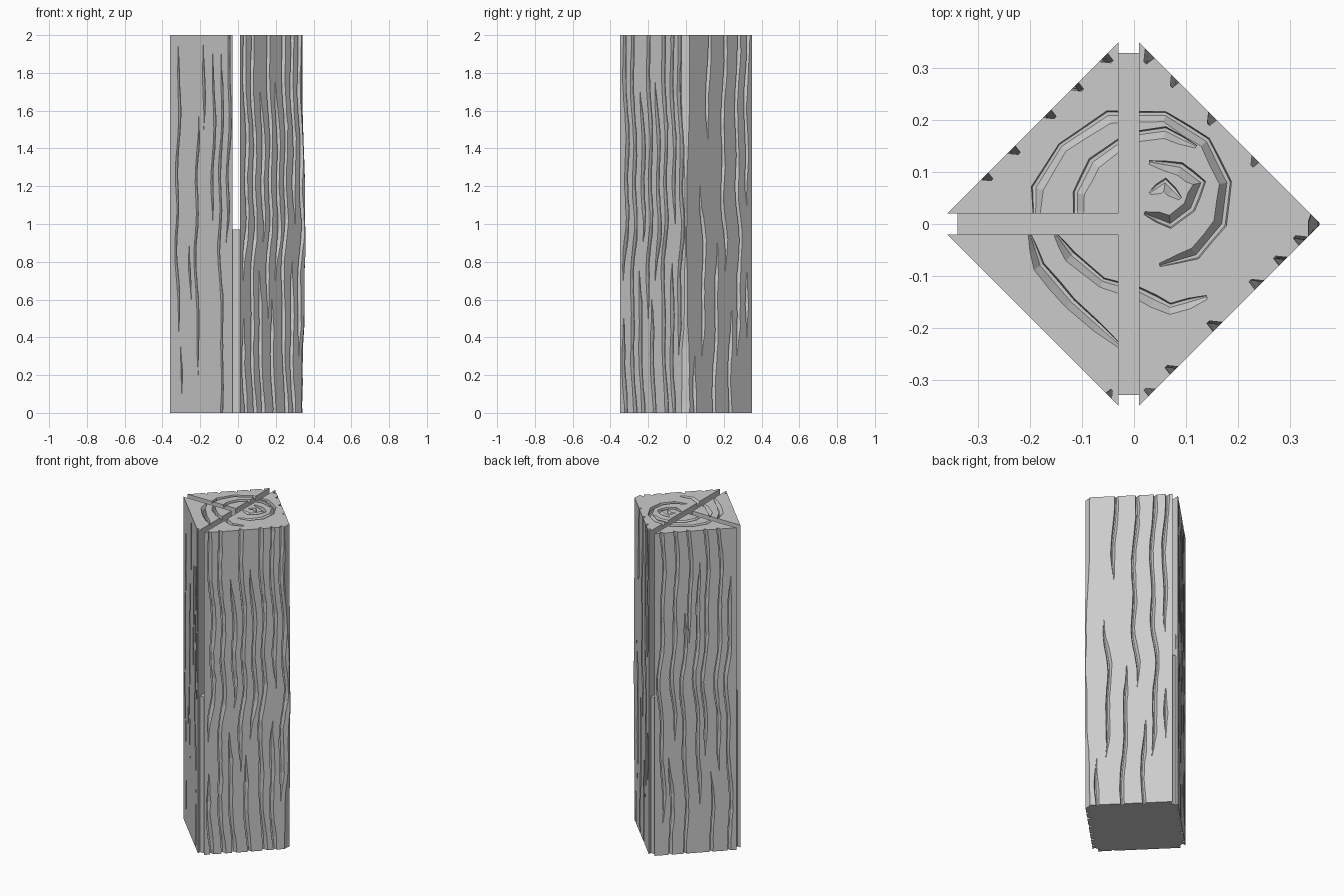
import bpy, bmesh, math, random
from mathutils import Vector

cube = bpy.data.objects.get("Cube")
if cube:
    bpy.data.objects.remove(cube, do_unlink=True)
random.seed(4)

wood = bpy.data.materials.new("grey_wood")
wood.use_nodes = True
colour = (0.6, 0.6, 0.6, 1)
wood.diffuse_color = colour
wood.node_tree.nodes["Principled BSDF"].inputs["Base Color"].default_value = colour

HEIGHT = 2.0
UP = Vector((0, 0, 1))


def finish(name, bm):
    bmesh.ops.recalc_face_normals(bm, faces=bm.faces)
    mesh = bpy.data.meshes.new(name)
    bm.to_mesh(mesh)
    bm.free()
    mesh.materials.append(wood)
    obj = bpy.data.objects.new(name, mesh)
    bpy.context.collection.objects.link(obj)
    return obj


def prism(bm, outline, top):
    """Upright solid over a flat outline."""
    low = [bm.verts.new((x, y, 0)) for x, y in outline]
    high = [bm.verts.new((x, y, top)) for x, y in outline]
    bm.faces.new(low)
    bm.faces.new(high)
    for i in range(len(low)):
        j = (i + 1) % len(low)
        bm.faces.new((low[i], low[j], high[j], high[i]))


def groove(bm, points, normal, width, depth, sizes):
    """Cutter with one steep and one soft wall, swept along a path."""
    rings = []
    for i, p in enumerate(points):
        along = (points[min(i + 1, len(points) - 1)] - points[max(i - 1, 0)]).normalized()
        side = along.cross(normal)
        w, d = width * sizes[i], depth * sizes[i]
        profile = ((-w, .01), (-w * .6, -d), (w * .1, -d), (w * 1.7, 0), (w * 1.7, .01))
        rings.append([bm.verts.new(p + side * s + normal * n) for s, n in profile])
    for a, b in zip(rings, rings[1:]):
        for i in range(len(a)):
            j = (i + 1) % len(a)
            bm.faces.new((a[i], a[j], b[j], b[i]))
    bm.faces.new(rings[0])
    bm.faces.new(rings[-1])


# Three upright parts of the split post
post = bmesh.new()
prism(post, ((.01, -.35), (.36, 0), (.01, .35)), HEIGHT)
prism(post, ((-.03, .35), (-.36, .02), (-.03, .02)), HEIGHT)
prism(post, ((-.03, -.02), (-.36, -.02), (-.03, -.35)), HEIGHT)
post = finish("split_post", post)

# Grain on each side: start corner, end corner, width, (across, bottom, top)
SIDES = (
    ((-.36, -.02), (-.03, -.35), .006, (
        (.12, .4, 1.95), (.16, .1, .35), (.34, .6, .9), (.43, .2, 1.57),
        (.52, 1.5, 1.95), (.68, 1, 1.9), (.81, 0, 1.9), (.93, .9, 2))),
    ((.01, -.35), (.36, 0), .009, (
        (.07, 0, .5), (.08, .7, 2), (.2, 0, 2), (.32, 0, .75), (.33, .9, 1.7),
        (.44, .5, 2), (.5, 0, .6), (.56, .7, 1.75), (.67, 0, 2),
        (.8, 1, 2), (.8, 0, .8), (.91, .3, 2))),
    ((.36, 0), (.01, .35), .009, (
        (.15, 0, .3), (.24, .3, 1.2), (.34, 1.45, 2), (.44, 0, .9),
        (.57, .75, 2), (.68, 0, .55), (.78, .3, 2), (.9, .4, .75), (.92, 1.1, 2))),
    ((-.03, .35), (-.36, .02), .008, (
        (.08, .2, 2), (.18, 0, .6), (.24, .7, 2), (.36, 0, 1.5), (.41, 1.3, 2),
        (.52, .3, 1.8), (.62, .6, 2), (.68, 0, .5), (.78, .5, 2), (.9, 0, 1.7))),
)
cut = bmesh.new()
for k, (start, end, width, grains) in enumerate(SIDES):
    start, end = Vector((*start, 0)), Vector((*end, 0))
    across = end - start
    normal = across.normalized().cross(UP)
    for u, bottom, top in grains:
        z0 = bottom if bottom > 0 else -.03
        z1 = top if top < HEIGHT else HEIGHT + .03
        count = max(6, int((z1 - z0) / .055))
        phase = random.uniform(0, .8)
        points, sizes = [], []
        for i in range(count + 1):
            z = z0 + (z1 - z0) * i / count
            knot = math.exp(-((z - 1.05) / .3) ** 2)
            sway = .018 * math.sin(z * 4.5 + k * 2 + phase)
            sway += (.007 + .01 * knot) * math.sin(z * 13 + k + phase)
            points.append(start + across * (u + sway * 1.3) + UP * z)
            taper = 1
            if bottom > 0:
                taper = min(taper, .12 + (z - z0) * 5)
            if top < HEIGHT:
                taper = min(taper, .12 + (z1 - z) * 5)
            sizes.append(taper * random.uniform(.8, 1.2))
        groove(cut, points, normal, width, width * 2, sizes)

# Worn corner
points = [Vector((.366 - .01 * math.cos(i * .32) + random.uniform(-.003, .003), 0, i * .1 - .05))
          for i in range(22)]
groove(cut, points, Vector((1, 0, 0)), .04, .02, [1] * len(points))

# Growth rings on the top end
RINGS = (
    ((-.19, -.01), (-.19, .07), (-.14, .15), (-.05, .21), (.06, .21), (.14, .16),
     (.18, .08), (.17, 0), (.12, -.06), (.05, -.08)),
    ((-.11, -.01), (-.11, .06), (-.08, .12), (-.01, .17), (.06, .18), (.12, .15)),
    ((.03, .12), (.09, .11), (.13, .08), (.11, .03), (.07, 0), (.02, .02)),
    ((-.2, -.02), (-.18, -.08), (-.12, -.15), (-.02, -.24)),
    ((-.15, -.02), (-.12, -.06), (-.06, -.11), (.01, -.13), (.07, -.16), (.14, -.14)),
    ((.03, .06), (.06, .08), (.09, .05)),
)
for ring in RINGS:
    corners = [Vector((x, y, HEIGHT)) for x, y in ring]
    points = []
    for a, b in zip(corners, corners[1:]):
        points += [a, (a + b) / 2]
    points.append(corners[-1])
    last = len(points) - 1
    sizes = [min(1, .3 + .5 * min(i, last - i)) * random.uniform(.85, 1.15)
             for i in range(last + 1)]
    groove(cut, points, UP, .009, .02, sizes)

cutter = finish("grain_cutter", cut)
cutter.hide_render = True

# Carve the grain, then discard the cutter
carve = post.modifiers.new("carve", "BOOLEAN")
carve.operation = "DIFFERENCE"
carve.solver = "EXACT"
carve.use_self = True
carve.object = cutter
bpy.context.view_layer.update()
carved = bpy.data.meshes.new_from_object(
    post.evaluated_get(bpy.context.evaluated_depsgraph_get()))
post.modifiers.clear()
post.data = carved
bpy.data.objects.remove(cutter, do_unlink=True)

# Boards filling the lower half of the slots
SLOT_FLOOR = .97
boards = (
    ("long_slot_board", ((-.03, -.33), (.01, -.33), (.01, .33), (-.03, .33))),
    ("short_slot_board", ((-.34, -.02), (-.03, -.02), (-.03, .02), (-.34, .02))),
)
for name, outline in boards:
    bm = bmesh.new()
    prism(bm, outline, SLOT_FLOOR)
    finish(name, bm)
